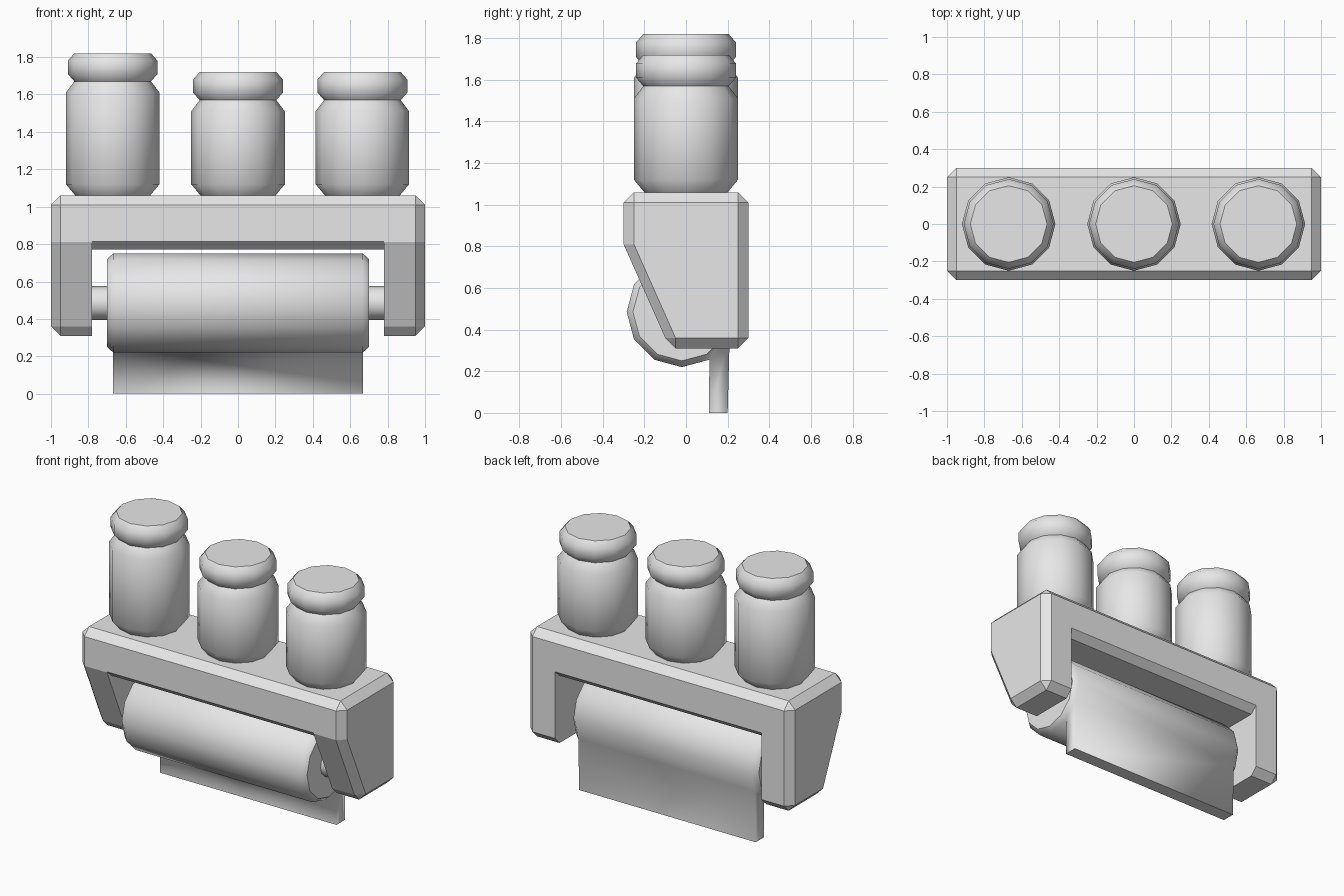
import bpy
import bmesh
from math import cos, sin, radians
from mathutils import Matrix

cube = bpy.data.objects.get("Cube")
if cube:
    bpy.data.objects.remove(cube, do_unlink=True)

GREY = (0.8, 0.8, 0.8, 1.0)
grey = bpy.data.materials.new("plain grey")
grey.use_nodes = True
grey.diffuse_color = GREY
grey.node_tree.nodes["Principled BSDF"].inputs["Base Color"].default_value = GREY

SIDES = 12


def finish(bm, name):
    bmesh.ops.recalc_face_normals(bm, faces=bm.faces)
    mesh = bpy.data.meshes.new(name)
    bm.to_mesh(mesh)
    bm.free()
    mesh.materials.append(grey)
    obj = bpy.data.objects.new(name, mesh)
    bpy.context.collection.objects.link(obj)
    return obj


def lathe(profile):
    """Closed solid of revolution about z from (radius, z) pairs."""
    bm = bmesh.new()
    rings = []
    for r, z in profile:
        angles = [radians(360 * i / SIDES) for i in range(SIDES)]
        rings.append([bm.verts.new((r * cos(a), r * sin(a), z)) for a in angles])
    for low, high in zip(rings, rings[1:]):
        for i in range(SIDES):
            j = (i + 1) % SIDES
            bm.faces.new((low[i], low[j], high[j], high[i])).smooth = True
    bm.faces.new(rings[0][::-1])
    bm.faces.new(rings[-1])
    return bm, rings


# Bracket: chamfered block with a sloping lower front
outer = [(-.25, 1.06), (.25, 1.06), (.3, 1.01), (.3, .36), (.25, .31),
         (-.05, .31), (-.1, .36), (-.3, .81), (-.3, 1.01)]
inner = [(-.25, 1.01), (.25, 1.01), (.25, .36), (-.05, .36), (-.25, .81)]
bm = bmesh.new()
for side in (-1, 1):
    for x, outline in ((.95, outer), (1, inner)):
        for y, z in outline:
            bm.verts.new((side * x, y, z))
bmesh.ops.convex_hull(bm, input=bm.verts)
bmesh.ops.dissolve_limit(bm, angle_limit=radians(1), verts=bm.verts, edges=bm.edges)
bracket = finish(bm, "bracket")

# Opening between the legs, leaving chamfers under the beam
notch = [(-.35, .86), (-.25, .77), (.25, .77), (.35, .86), (.35, .2), (-.35, .2)]
bm = bmesh.new()
face = bm.faces.new([bm.verts.new((-.78, y, z)) for y, z in notch])
ext = bmesh.ops.extrude_face_region(bm, geom=[face], use_keep_orig=True)
moved = [v for v in ext["geom"] if isinstance(v, bmesh.types.BMVert)]
bmesh.ops.translate(bm, vec=(1.56, 0, 0), verts=moved)
cutter = finish(bm, "opening_cutter")
cutter.hide_render = True
cutter.hide_viewport = True
cut = bracket.modifiers.new("opening", 'BOOLEAN')
cut.operation = 'DIFFERENCE'
cut.solver = 'EXACT'
cut.object = cutter

# Roller with a sheet drawn down from one of its lower back strips
to_roller = Matrix.Translation((0, -.02, .485)) @ Matrix.Rotation(radians(90), 4, 'Y')
bm, rings = lathe([(.235, -.7), (.265, -.667), (.265, .667), (.235, .7)])
bm.transform(to_roller)
bm.faces.ensure_lookup_table()
strip = next(f for f in bm.faces
             if abs(f.calc_center_median().x) < .1
             and .1 < f.calc_center_median().y < .2
             and f.calc_center_median().z < .4)
ext = bmesh.ops.extrude_discrete_faces(bm, faces=[strip])["faces"][0]
top_edge_loop = list(ext.verts)
bottom = []
for v in top_edge_loop:
    y = .2 if v.co.y > .15 else .11
    bottom.append(bm.verts.new((v.co.x, y, 0)))
for i in range(4):
    j = (i + 1) % 4
    bm.faces.new((top_edge_loop[i], top_edge_loop[j], bottom[j], bottom[i])).smooth = True
bm.faces.new(bottom)
bm.faces.remove(ext)
bmesh.ops.remove_doubles(bm, verts=bm.verts, dist=.0005)
finish(bm, "roller_and_sheet")

# Axle joining the roller to both legs
for side, name in ((-1, "right_axle"), (1, "left_axle")):
    bm, rings = lathe([(.09, .68), (.09, .79)])
    bm.transform(Matrix.Translation((0, -.02, .485)) @ Matrix.Rotation(side * radians(90), 4, 'Y'))
    finish(bm, name)

# Jars with rounded lids; the right one is taller
for x, rise, name in ((-.67, .1, "right_jar"), (0, 0, "middle_jar"), (.665, 0, "left_jar")):
    bm, rings = lathe([(.2, 1.06), (.25, 1.12), (.25, 1.51 + rise), (.205, 1.57 + rise),
                       (.24, 1.61 + rise), (.24, 1.68 + rise), (.205, 1.72 + rise)])
    neck = set(rings[3])
    for edge in bm.edges:
        if set(edge.verts) <= neck:
            edge.smooth = False
    jar = finish(bm, name)
    jar.location.x = x
